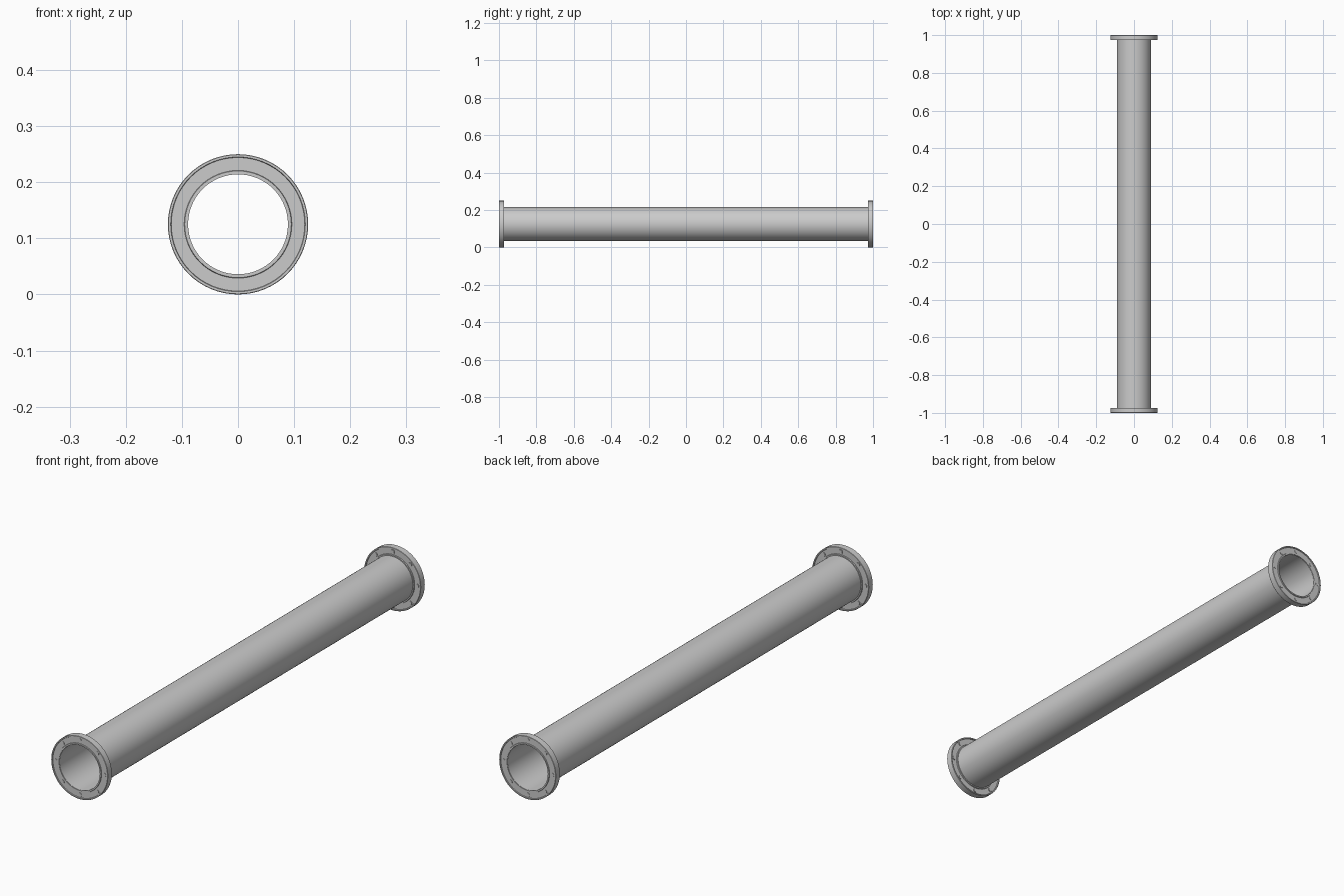
import bpy, bmesh, math
from mathutils import Matrix

if "Cube" in bpy.data.objects:
    bpy.data.objects.remove(bpy.data.objects["Cube"])

CZ = 0.125      # height of the pipe axis
SEG = 64


def finish(name, bm):
    bmesh.ops.recalc_face_normals(bm, faces=bm.faces)
    me = bpy.data.meshes.new(name)
    bm.to_mesh(me)
    bm.free()
    ob = bpy.data.objects.new(name, me)
    bpy.context.collection.objects.link(ob)
    bpy.context.view_layer.objects.active = ob
    ob.select_set(True)
    bpy.ops.object.shade_smooth_by_angle(angle=math.radians(30))
    ob.select_set(False)
    return ob


def lathe(name, profile):
    """Revolve a closed (radius, y) profile around the pipe axis."""
    bm = bmesh.new()
    rings = []
    for i in range(SEG):
        a = 2 * math.pi * i / SEG
        rings.append([bm.verts.new((r * math.cos(a), y, CZ + r * math.sin(a)))
                      for r, y in profile])
    n = len(profile)
    for i in range(SEG):
        p, q = rings[i], rings[(i + 1) % SEG]
        for j in range(n):
            k = (j + 1) % n
            bm.faces.new((p[j], p[k], q[k], q[j]))
    return finish(name, bm)


def bolts(name, y, depth):
    """Ring of eight shallow round bolts running through a flange."""
    bm = bmesh.new()
    for i in range(8):
        a = i * math.pi / 4
        m = (Matrix.Translation((0.108 * math.cos(a), y, CZ + 0.108 * math.sin(a)))
             @ Matrix.Rotation(math.pi / 2, 4, 'X'))
        bmesh.ops.create_cone(bm, cap_ends=True, segments=16, radius1=0.008,
                              radius2=0.008, depth=depth, matrix=m)
    return finish(name, bm)


# Thin-walled tube
lathe("pipe", [(0.0905, -0.998), (0.0905, 0.998), (0.089, 0.998), (0.089, -0.998)])

# End flanges: raised rim and hub with a shallow recess on both faces
for side, label in ((-1, "front"), (1, "back")):
    section = [(0.09, 1.0), (0.095, 1.0), (0.096, 0.997), (0.119, 0.997),
               (0.120, 1.0), (0.124, 1.0), (0.125, 0.999), (0.125, 0.974),
               (0.124, 0.973), (0.120, 0.973), (0.119, 0.977), (0.096, 0.977),
               (0.095, 0.973), (0.09, 0.973)]
    lathe(label + "_flange", [(r, side * y) for r, y in section])
    bolts(label + "_bolts", side * 0.986, 0.025)
